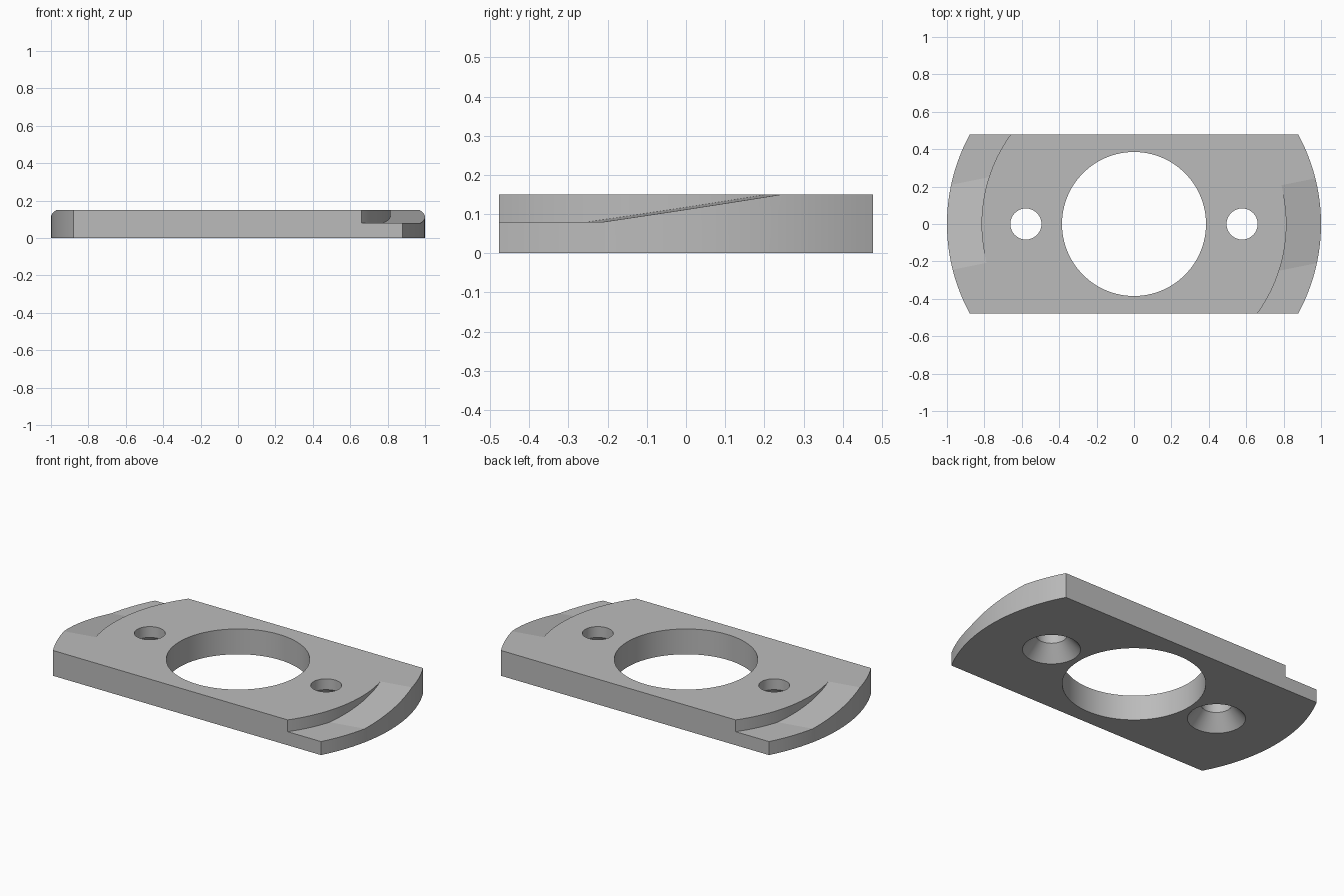
import bpy, bmesh, math

cube = bpy.data.objects.get("Cube")
if cube:
    bpy.data.objects.remove(cube, do_unlink=True)

HEIGHT, HALF_WIDTH = 0.15, 0.478
RIM, STEP = 1.0, 0.815

grey = bpy.data.materials.new("plain grey")
grey.use_nodes = True
colour = (0.5, 0.5, 0.5, 1)
grey.diffuse_color = colour
grey.node_tree.nodes["Principled BSDF"].inputs["Base Color"].default_value = colour


def prism(name, lower, upper):
    """Solid between two matching outlines."""
    bm = bmesh.new()
    a = [bm.verts.new(p) for p in lower]
    b = [bm.verts.new(p) for p in upper]
    n = len(a)
    bm.faces.new(a[::-1])
    bm.faces.new(b)
    for i in range(n):
        j = (i + 1) % n
        bm.faces.new((a[i], a[j], b[j], b[i]))
    bmesh.ops.recalc_face_normals(bm, faces=bm.faces)
    mesh = bpy.data.meshes.new(name)
    bm.to_mesh(mesh)
    bm.free()
    mesh.materials.append(grey)
    obj = bpy.data.objects.new(name, mesh)
    bpy.context.collection.objects.link(obj)
    return obj


def ring(x, r, z, n=128):
    return [(x + r * math.cos(math.tau * i / n), r * math.sin(math.tau * i / n), z)
            for i in range(n)]


def round_cutter(name, x, r0, z0, r1, z1):
    return prism(name, ring(x, r0, z0), ring(x, r1, z1))


def cut(target, cutter):
    """Subtract the cutter, then remove it."""
    cutter.hide_render = True
    mod = target.modifiers.new("cut", 'BOOLEAN')
    mod.operation, mod.solver, mod.object = 'DIFFERENCE', 'EXACT', cutter
    bpy.ops.object.select_all(action='DESELECT')
    bpy.context.view_layer.objects.active = target
    target.select_set(True)
    bpy.ops.object.modifier_apply(modifier=mod.name)
    bpy.data.objects.remove(cutter, do_unlink=True)


# Plate with straight long sides and arc ends
half = math.asin(HALF_WIDTH / RIM)
outline = []
for start in (0, math.pi):
    for i in range(25):
        t = start - half + 2 * half * i / 24
        outline.append((RIM * math.cos(t), RIM * math.sin(t)))
plate = prism("flange_plate", [(x, y, 0) for x, y in outline],
              [(x, y, HEIGHT) for x, y in outline])

# Ramped ledges at both ends, one the half-turn of the other
profile = [(-0.7, 0.08), (-0.245, 0.08), (0.535, 0.2), (0.535, 0.3), (-0.7, 0.3)]
for side in (1, -1):
    ends = [[(side * x, side * (y + 0.2 * (x - 0.8)), z) for y, z in profile]
            for x in (0.5, 1.2)]
    ledge = prism("ledge_cutter", *ends)
    cut(ledge, round_cutter("core_cutter", 0, STEP, -0.1, STEP, 0.5))
    cut(plate, ledge)

# Central bore
cut(plate, round_cutter("bore_cutter", 0, 0.385, -0.1, 0.385, 0.3))

# Screw holes, countersunk from below
for x in (-0.578, 0.578):
    cut(plate, round_cutter("screw_cutter", x, 0.083, -0.1, 0.083, 0.3))
    cut(plate, round_cutter("countersink_cutter", x, 0.173, -0.02, 0.083, 0.086))

bpy.ops.object.shade_smooth_by_angle(angle=math.radians(5))
